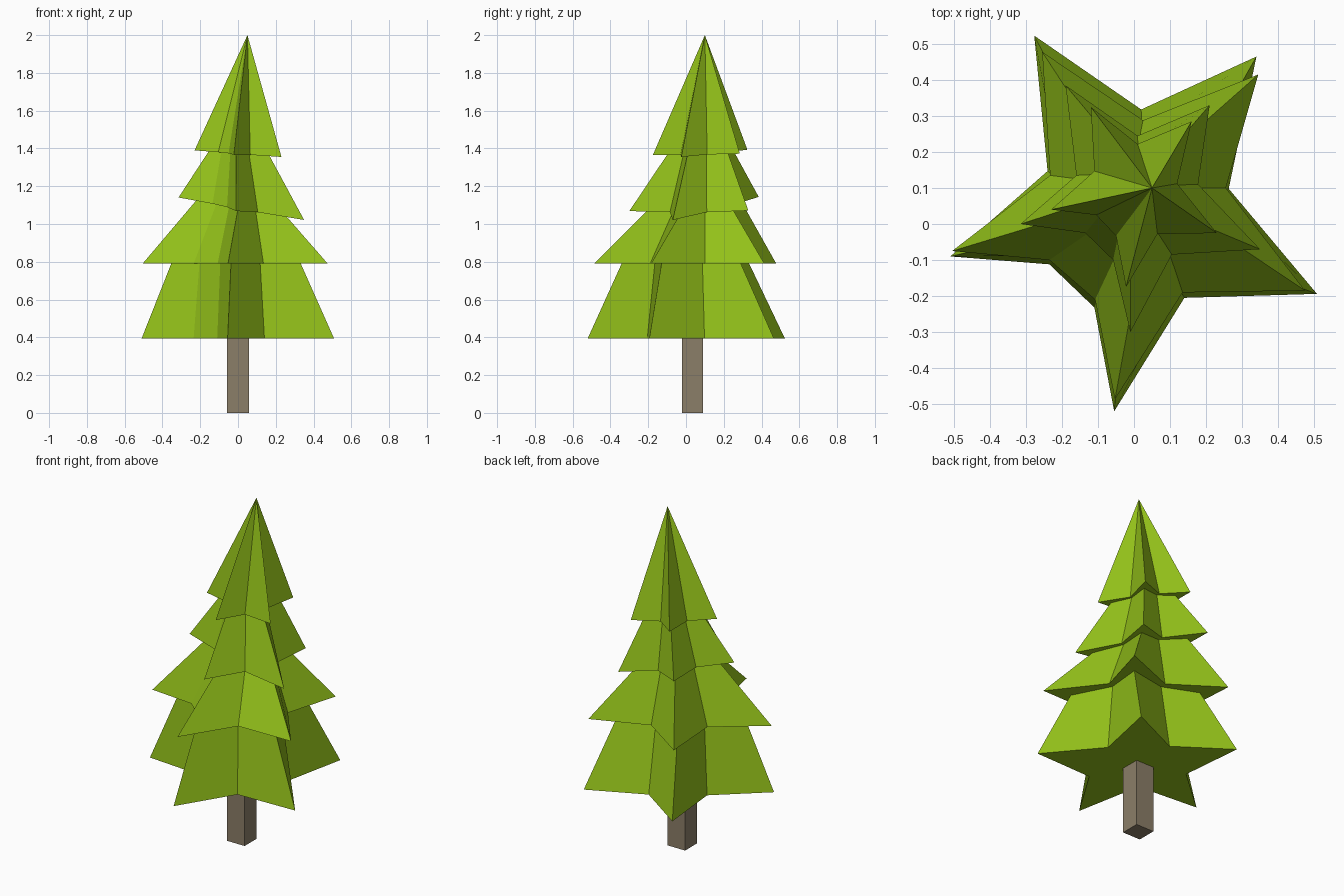
import bpy, bmesh
from mathutils import Vector

if "Cube" in bpy.data.objects:
    bpy.data.objects.remove(bpy.data.objects["Cube"])


def material(name, color):
    m = bpy.data.materials.new(name)
    m.diffuse_color = (*color, 1)
    m.use_nodes = True
    m.node_tree.nodes["Principled BSDF"].inputs["Base Color"].default_value = m.diffuse_color
    return m


def finish(name, bm, mat):
    bmesh.ops.recalc_face_normals(bm, faces=bm.faces[:])
    mesh = bpy.data.meshes.new(name)
    bm.to_mesh(mesh)
    bm.free()
    mesh.materials.append(mat)
    ob = bpy.data.objects.new(name, mesh)
    bpy.context.collection.objects.link(ob)
    return ob


# Star outlines from bottom to top, counter-clockwise from the left tip;
# each lies in the plane z = a + b*x + c*y
TIPS = (0, 3, 5, 7, 9)
TIERS = [
    ((0.395, 0, 0), [(-.51, -.09), (-.235, -.112), (-.11, -.232), (-.055, -.52), (.14, -.205),
                     (.508, -.194), (.263, .098), (.34, .465), (.02, .318), (-.277, .523), (-.24, .147)]),
    ((0.79, 0, 0), [(-.505, -.075), (-.235, -.10), (-.108, -.21), (-.053, -.487), (.135, -.19),
                    (.475, -.185), (.255, .10), (.345, .415), (.025, .288), (-.255, .478), (-.233, .135)]),
    ((1.086, -.172, .064), [(-.315, 0), (-.135, -.025), (-.058, -.10), (-.01, -.30), (.105, -.085),
                            (.35, -.07), (.178, .11), (.21, .33), (.01, .245), (-.19, .385), (-.16, .135)]),
    ((1.372, -.07, .04), [(-.23, .04), (-.105, .025), (-.05, -.033), (-.022, -.175), (.065, -.028),
                          (.23, -.025), (.12, .112), (.16, .285), (.01, .222), (-.12, .325), (-.11, .147)]),
]
# Neck under each upper tier: centre and how far the tips are pulled in
NECKS = [None, ((0, 0), .70), ((.02, .04), .72), ((.02, .08), .70)]

# Foliage: one closed skin running through all tiers up to the apex
bm = bmesh.new()


def ring(plane, outline):
    a, b, c = plane
    return [bm.verts.new((x, y, a + b * x + c * y)) for x, y in outline]


def bridge(lo, hi):
    n = len(lo)
    for i in range(n):
        j = (i + 1) % n
        bm.faces.new((lo[i], lo[j], hi[j], hi[i]))


current = None
for (plane, outline), neck in zip(TIERS, NECKS):
    if neck:
        centre, pull = Vector(neck[0]), neck[1]
        inset = [centre.lerp(Vector(p), pull if i in TIPS else .87)
                 for i, p in enumerate(outline)]
        top = ring(plane, inset)
        bridge(current, top)
        current = top
    base = ring(plane, outline)
    if current:
        bridge(current, base)
    else:
        bm.faces.new(base)
    current = base
apex = bm.verts.new((.05, .10, 2.0))
for i, v in enumerate(current):
    bm.faces.new((v, current[(i + 1) % len(current)], apex))
finish("foliage", bm, material("leaf_green", (.29, .53, .01)))

# Trunk
bm = bmesh.new()
bmesh.ops.create_cube(bm, size=1)
bmesh.ops.scale(bm, vec=(.116, .112, .40), verts=bm.verts)
bmesh.ops.translate(bm, vec=(0, .035, .20), verts=bm.verts)
finish("trunk", bm, material("bark_brown", (.26, .21, .14)))
